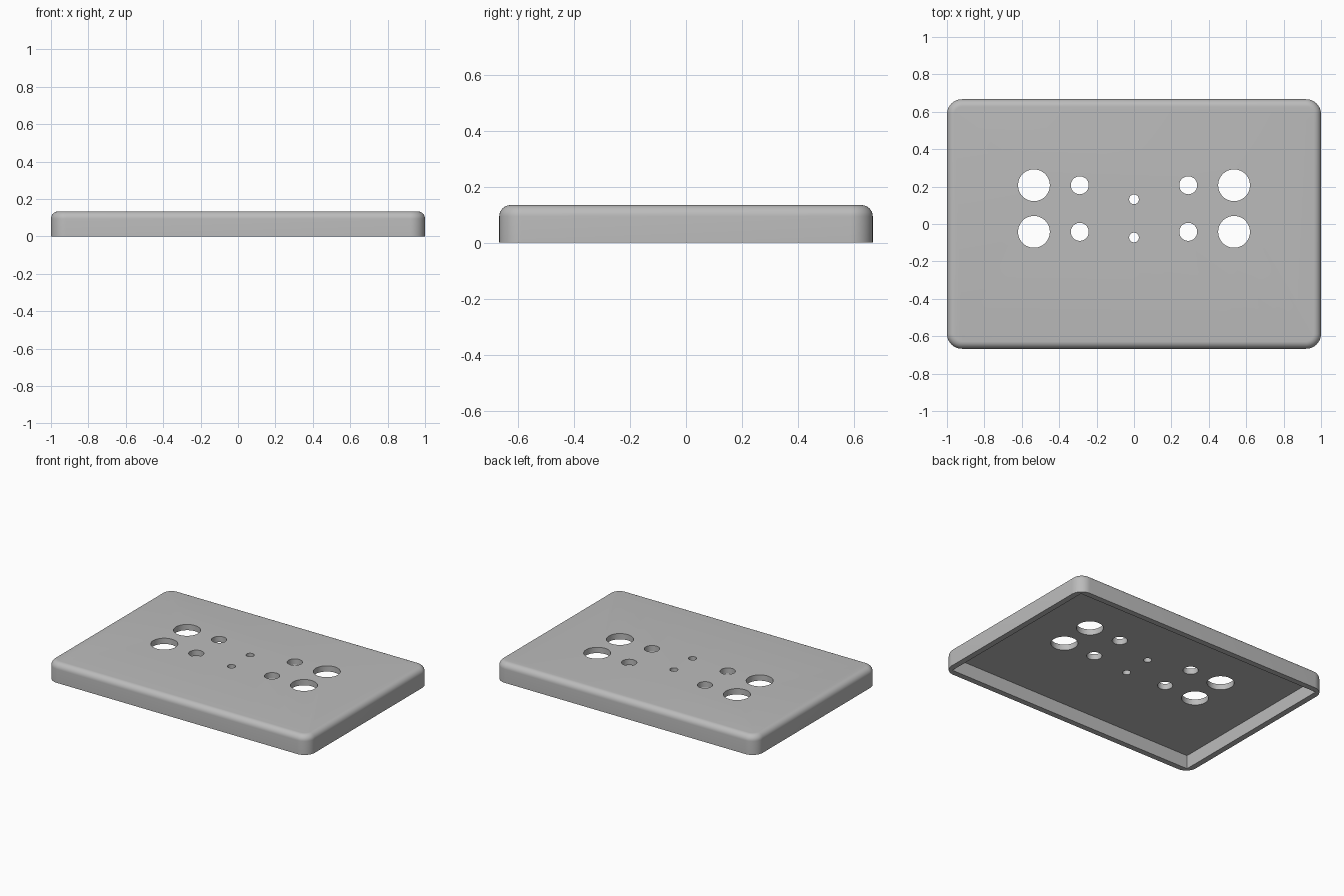
import bpy
import bmesh
from math import cos, sin, pi, radians

HALF_X, HALF_Y, HEIGHT = 1.0, 0.667, 0.134
CORNER, FILLET, WALL = 0.08, 0.04, 0.04

cube = bpy.data.objects.get("Cube")
if cube:
    bpy.data.objects.remove(cube, do_unlink=True)

grey = bpy.data.materials.new("plain grey")
grey.use_nodes = True
grey.diffuse_color = (0.5, 0.5, 0.5, 1)
grey.node_tree.nodes["Principled BSDF"].inputs["Base Color"].default_value = grey.diffuse_color


def rounded_ring(bm, inset, z, steps=12):
    """Loop of vertices around a rectangle with round corners."""
    radius = CORNER - inset
    ring = []
    for k, (sx, sy) in enumerate([(1, 1), (-1, 1), (-1, -1), (1, -1)]):
        for i in range(steps + 1):
            a = (k + i / steps) * pi / 2
            ring.append(bm.verts.new((sx * (HALF_X - CORNER) + radius * cos(a),
                                      sy * (HALF_Y - CORNER) + radius * sin(a), z)))
    return ring


def cut(target, cutter):
    """Subtract the cutter from the target and discard it."""
    cutter.hide_render = True
    mod = target.modifiers.new("cut", 'BOOLEAN')
    mod.operation = 'DIFFERENCE'
    mod.solver = 'EXACT'
    mod.object = cutter
    bpy.context.view_layer.objects.active = target
    bpy.ops.object.modifier_apply(modifier=mod.name)
    bpy.data.objects.remove(cutter, do_unlink=True)


# Solid plate: straight sides, then a quarter-round top edge
bm = bmesh.new()
rings = [rounded_ring(bm, 0, 0)]
for i in range(9):
    a = i / 8 * pi / 2
    rings.append(rounded_ring(bm, FILLET * (1 - cos(a)), HEIGHT - FILLET + FILLET * sin(a)))
for low, high in zip(rings, rings[1:]):
    for i in range(len(low)):
        j = (i + 1) % len(low)
        bm.faces.new((low[i], low[j], high[j], high[i]))
bm.faces.new(rings[0][::-1])
bm.faces.new(rings[-1])
mesh = bpy.data.meshes.new("cover_plate")
bm.to_mesh(mesh)
bm.free()
mesh.materials.append(grey)
plate = bpy.data.objects.new("cover_plate", mesh)
bpy.context.collection.objects.link(plate)

# Square-cornered hollow underneath
depth = HEIGHT - WALL
bpy.ops.mesh.primitive_cube_add(size=2, location=(0, 0, 0))
hollow = bpy.context.object
hollow.name = "hollow_cutter"
hollow.scale = (HALF_X - WALL, HALF_Y - WALL, depth)
cut(plate, hollow)

# Holes: large and medium ones mirrored in x, small ones on the centre line
holes = [(s * x, y, r) for x, r in [(0.535, 0.085), (0.29, 0.048)]
         for s in (-1, 1) for y in (0.207, -0.042)]
holes += [(0, 0.132, 0.026), (0, -0.072, 0.026)]
for x, y, r in holes:
    bpy.ops.mesh.primitive_cylinder_add(vertices=48, radius=r, depth=0.2,
                                        location=(x, y, HEIGHT))
    bpy.context.object.name = "hole_cutter"
    cut(plate, bpy.context.object)

# Smooth shading with crisp hole and rim edges
bpy.ops.object.select_all(action='DESELECT')
plate.select_set(True)
bpy.context.view_layer.objects.active = plate
bpy.ops.object.shade_smooth_by_angle(angle=radians(30))
